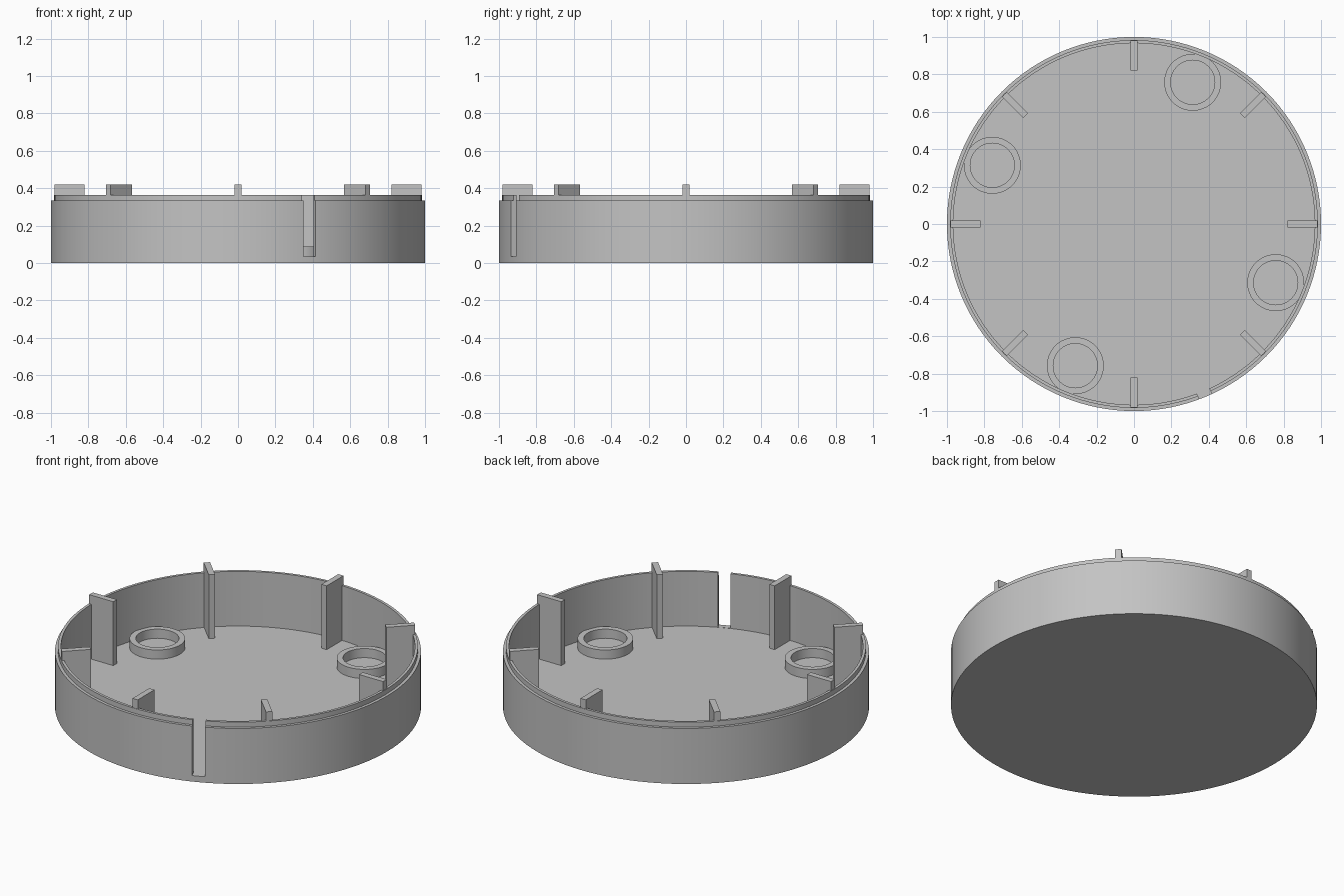
import bpy
import math
from mathutils import Matrix

if "Cube" in bpy.data.objects:
    bpy.data.objects.remove(bpy.data.objects["Cube"], do_unlink=True)

# One plain plastic colour
grey = bpy.data.materials.new("grey_plastic")
grey.use_nodes = True
colour = (0.55, 0.55, 0.55, 1)
grey.diffuse_color = colour
grey.node_tree.nodes["Principled BSDF"].inputs["Base Color"].default_value = colour

FLOOR = 0.035


def add_object(name, verts, faces):
    mesh = bpy.data.meshes.new(name)
    mesh.from_pydata(verts, [], faces)
    mesh.materials.append(grey)
    obj = bpy.data.objects.new(name, mesh)
    bpy.context.collection.objects.link(obj)
    return obj


def lathe(name, profile, segments, closed):
    """Revolve (radius, z) points; open profiles get flat end caps."""
    n = len(profile)
    verts = [(r * math.cos(a), r * math.sin(a), z)
             for a in (2 * math.pi * s / segments for s in range(segments))
             for r, z in profile]
    faces = []
    for s in range(segments):
        a, b = s * n, (s + 1) % segments * n
        for i in range(n if closed else n - 1):
            j = (i + 1) % n
            faces.append((a + i, b + i, b + j, a + j))
    if not closed:
        faces.append([s * n for s in reversed(range(segments))])
        faces.append([s * n + n - 1 for s in range(segments)])
    return add_object(name, verts, faces)


def radial_box(name, angle, r0, r1, width, z0, z1):
    """Box lying along a spoke at the given angle in degrees."""
    h = width / 2
    spin = Matrix.Rotation(math.radians(angle), 4, "Z")
    bpy.ops.mesh.primitive_cube_add(size=1)
    obj = bpy.context.object
    obj.name = name
    scale = Matrix.Diagonal((r1 - r0, 2 * h, z1 - z0, 1))
    shift = Matrix.Translation(((r0 + r1) / 2, 0, (z0 + z1) / 2))
    obj.data.transform(spin @ shift @ scale)
    obj.data.materials.append(grey)
    return obj


def smooth(obj):
    bpy.ops.object.select_all(action="DESELECT")
    obj.select_set(True)
    bpy.context.view_layer.objects.active = obj
    bpy.ops.object.shade_smooth_by_angle(angle=math.radians(30))


# Round tray with a stepped lip
tray = lathe("tray", [(1, 0), (1, 0.335), (0.983, 0.335), (0.983, 0.365),
                      (0.967, 0.365), (0.967, FLOOR)], 128, False)

# Cable slot through the wall
cutter = radial_box("slot_cutter", -67.5, 0.93, 1.1, 0.072, FLOOR + 0.001, 0.6)
cut = tray.modifiers.new("slot", "BOOLEAN")
cut.operation = "DIFFERENCE"
cut.solver = "EXACT"
cut.object = cutter
bpy.context.view_layer.objects.active = tray
bpy.ops.object.modifier_apply(modifier=cut.name)
bpy.data.objects.remove(cutter, do_unlink=True)
smooth(tray)

# Eight locating ribs standing above the lip
for i in range(8):
    radial_box(f"rib_{i + 1}", i * 45, 0.82, 0.98, 0.035, FLOOR - 0.01, 0.42)

# Four raised rings on the floor
for i in range(4):
    angle = math.radians(67.5 + 90 * i)
    ring = lathe(f"floor_ring_{i + 1}",
                 [(0.152, FLOOR - 0.01), (0.152, 0.09), (0.118, 0.09), (0.118, FLOOR - 0.01)],
                 64, True)
    ring.location = (0.82 * math.cos(angle), 0.82 * math.sin(angle), 0)
    smooth(ring)
